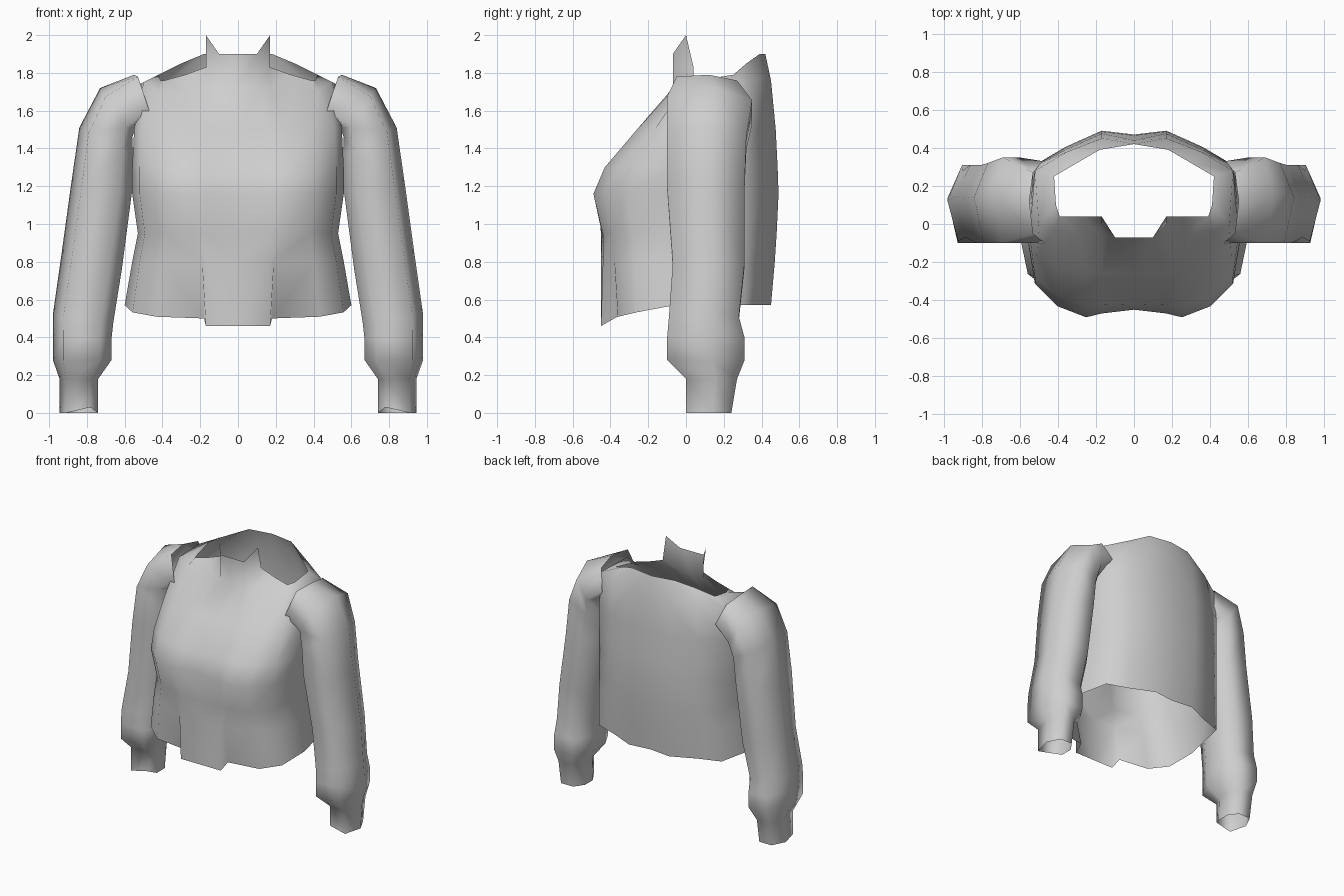
import bpy, bmesh, math

cube = bpy.data.objects.get("Cube")
if cube:
    bpy.data.objects.remove(cube)

cloth = bpy.data.materials.new("light_grey_cloth")
cloth.use_nodes = True
GREY = (0.62, 0.62, 0.62, 1)
cloth.diffuse_color = GREY
cloth.node_tree.nodes["Principled BSDF"].inputs["Base Color"].default_value = GREY


def loft(bm, rings, closed):
    """Bridge rows of points with quads and return the rows of vertices."""
    rows = [[bm.verts.new(p) for p in ring] for ring in rings]
    n = len(rows[0])
    for low, high in zip(rows, rows[1:]):
        for i in range(n if closed else n - 1):
            j = (i + 1) % n
            bm.faces.new((low[i], low[j], high[j], high[i]))
    return rows


def finish(bm, name, angle):
    mesh = bpy.data.meshes.new(name)
    bm.to_mesh(mesh)
    bm.free()
    mesh.materials.append(cloth)
    mesh.shade_smooth()
    mesh.set_sharp_from_angle(angle=math.radians(angle))
    obj = bpy.data.objects.new(name, mesh)
    bpy.context.collection.objects.link(obj)
    return obj


def torso_ring(z, centre, bust, side, back):
    """Half cross-section from the front middle round to the back middle."""
    return [(0, centre, z), (.17, (centre + bust) / 2, z), (side * .45, bust, z),
            (side * .72, bust * .88, z), (side * .93, bust * .64, z),
            (side, min(-.05, bust * .15), z), (.52, .31, z),
            (.36, back - .085, z), (.17, back, z), (0, back - .02, z)]


# Torso body: height, front middle, bust, side width, back
body = [torso_ring(*row) for row in (
    (.52, -.45, -.41, .60, .45),
    (.80, -.45, -.43, .56, .47),
    (.95, -.45, -.44, .53, .48),
    (1.16, -.45, -.49, .56, .49),
    (1.30, -.42, -.43, .56, .485),
    (1.50, -.26, -.26, .55, .475))]

# Hem: dropped placket in the middle, rising towards the sides and back
hem = [(x, y, .50 + .07 * min(1, max(0, (y + .40) / .3))) for x, y, z in body[0]]
hem[0], hem[1], hem[2] = (0, -.45, .46), (.17, -.45, .46), (.18, -.38, .50)
body[0] = hem
body[1][2] = (.19, -.44, .80)

# Yoke and neckline
yoke = [(0, -.07, 1.72), (.1, -.07, 1.72), (.17, -.06, 1.72), (.3, -.05, 1.7),
        (.42, -.03, 1.7), (.5, 0, 1.75), (.52, .28, 1.74), (.35, .38, 1.77),
        (.17, .45, 1.76), (0, .44, 1.76)]
neck = [(0, -.07, 1.9), (.1, -.07, 1.9), (.17, .04, 1.83), (.28, .04, 1.79),
        (.39, .04, 1.76), (.41, .1, 1.76), (.42, .25, 1.79), (.3, .32, 1.85),
        (.18, .39, 1.9), (0, .42, 1.9)]
bm = bmesh.new()
rows = loft(bm, body + [yoke, neck], False)

# Pointed collar tip
tip = bm.verts.new((.17, 0, 2))
bm.faces.new((rows[-1][1], rows[-1][2], tip))
torso = finish(bm, "torso", 80)
mirror = torso.modifiers.new("mirror", "MIRROR")
mirror.use_clip = True

# Sleeve outline: outer x, outer z, inner x, inner z, front y, back y
SLEEVE = (
    (.73, 1.72, .56, 1.46, -.10, .35),
    (.84, 1.51, .555, 1.36, -.10, .32),
    (.885, 1.2, .56, 1.18, -.10, .31),
    (.94, .80, .615, .76, -.07, .31),
    (.98, .52, .66, .48, -.09, .28),
    (.98, .40, .67, .39, -.10, .31),
    (.98, .28, .67, .28, -.10, .31),
    (.945, .18, .74, .18, 0, .27),
    (.945, 0, .74, 0, 0, .24))
SECTION = ((1, .15), (.5, 1), (-.5, 1), (-1, .4),
           (-1, -.4), (-.6, -1), (.65, -1))


def sleeve_ring(ox, oz, ix, iz, front, back):
    cx, cz, cy = (ox + ix) / 2, (oz + iz) / 2, (front + back) / 2
    return [(cx + u * (ox - ix) / 2, cy + v * (back - front) / 2,
             cz + u * (oz - iz) / 2) for u, v in SECTION]


# Open armhole edge at the shoulder
armhole = [(.55, .12, 1.79), (.53, .27, 1.76), (.48, .33, 1.62), (.53, .27, 1.53),
           (.54, .05, 1.51), (.47, -.1, 1.6), (.53, -.05, 1.78)]


def make_sleeve(name, sign):
    rings = [armhole] + [sleeve_ring(*row) for row in SLEEVE]
    # Cuff edge lifts slightly at the inner front
    x, y, z = rings[-1][5]
    rings[-1][5] = (x, y, z + .03)
    bm = bmesh.new()
    loft(bm, [[(sign * x, y, z) for x, y, z in ring] for ring in rings], True)
    bmesh.ops.recalc_face_normals(bm, faces=bm.faces)
    return finish(bm, name, 85)


make_sleeve("left_sleeve", 1)
make_sleeve("right_sleeve", -1)
